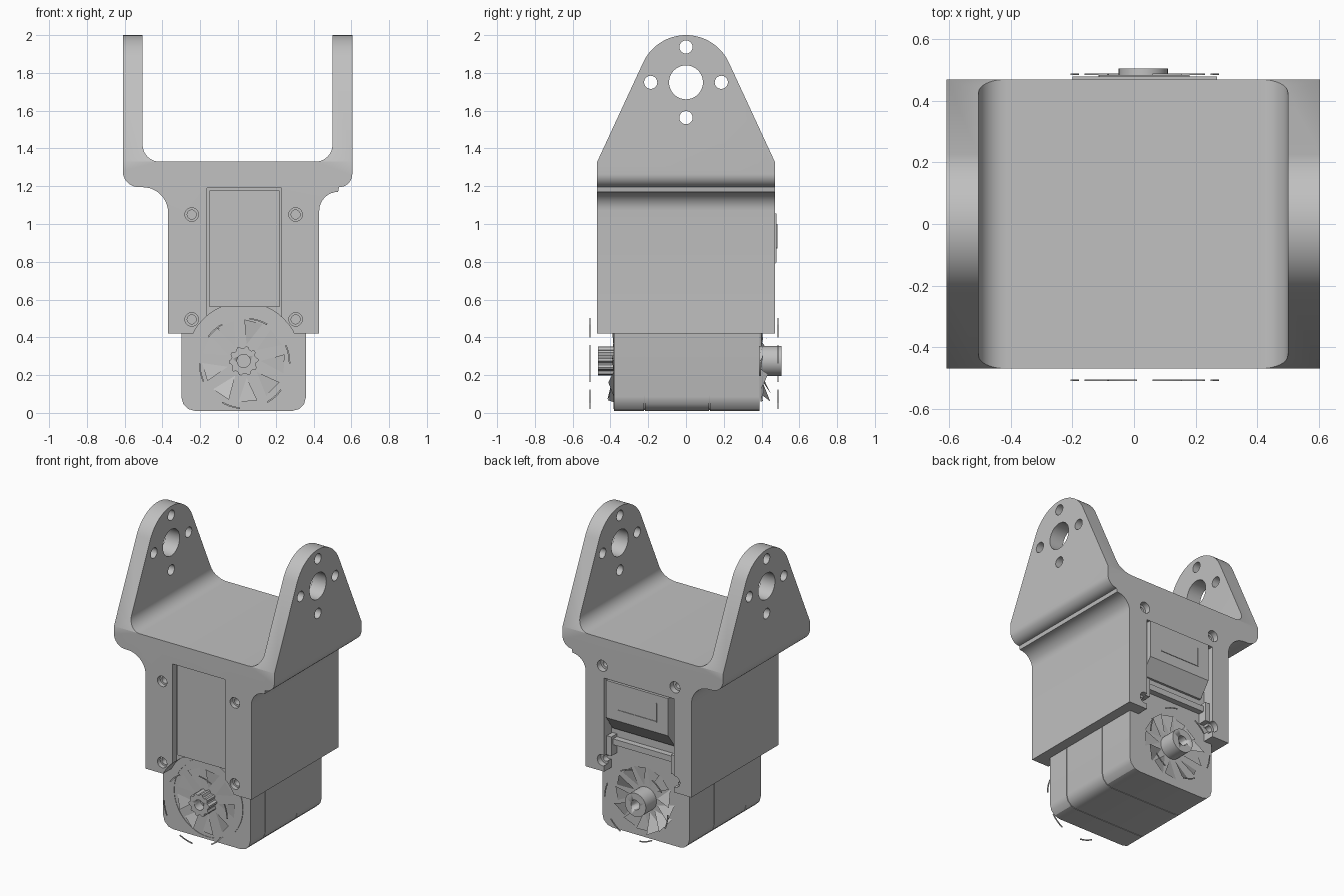
import bpy, bmesh, math, random
from mathutils import Vector

random.seed(4)
if "Cube" in bpy.data.objects:
    bpy.data.objects.remove(bpy.data.objects["Cube"])

grey = bpy.data.materials.new("light_grey")
grey.use_nodes = True
COLOUR = (0.53, 0.53, 0.53, 1)
grey.diffuse_color = COLOUR
grey.node_tree.nodes["Principled BSDF"].inputs["Base Color"].default_value = COLOUR

AXLE_X, AXLE_Z = 0.03, 0.275


def finish(bm, name, smooth=True):
    mesh = bpy.data.meshes.new(name)
    bm.to_mesh(mesh)
    bm.free()
    obj = bpy.data.objects.new(name, mesh)
    bpy.context.collection.objects.link(obj)
    mesh.materials.append(grey)
    if smooth:
        shade(obj)
    return obj


def shade(obj):
    bpy.ops.object.select_all(action='DESELECT')
    obj.select_set(True)
    bpy.context.view_layer.objects.active = obj
    bpy.ops.object.shade_smooth_by_angle(angle=math.radians(30))


def prism(name, pts, lo, hi, axis="y"):
    """Extrude an outline: (x, z) along y, or (y, z) along x."""
    bm = bmesh.new()
    place = (lambda a, b: (a, lo, b)) if axis == "y" else (lambda a, b: (lo, a, b))
    face = bm.faces.new([bm.verts.new(place(a, b)) for a, b in pts])
    ext = bmesh.ops.extrude_face_region(bm, geom=[face])
    step = Vector((0, hi - lo, 0)) if axis == "y" else Vector((hi - lo, 0, 0))
    bmesh.ops.translate(bm, vec=step, verts=[v for v in ext["geom"] if isinstance(v, bmesh.types.BMVert)])
    bmesh.ops.recalc_face_normals(bm, faces=bm.faces)
    return finish(bm, name)


def arc(cx, cz, r, start, end, n=10):
    angles = [math.radians(start + (end - start) * i / n) for i in range(n + 1)]
    return [(cx + r * math.cos(a), cz + r * math.sin(a)) for a in angles]


def circle(cx, cz, r, n=32):
    return arc(cx, cz, r, 0, 360, n)[:-1]


def rect(x0, x1, z0, z1):
    return [(x0, z0), (x1, z0), (x1, z1), (x0, z1)]


def combine(obj, tool, operation='DIFFERENCE'):
    mod = obj.modifiers.new("cut", 'BOOLEAN')
    mod.operation, mod.object, mod.solver = operation, tool, 'EXACT'
    bpy.context.view_layer.objects.active = obj
    bpy.ops.object.modifier_apply(modifier=mod.name)
    bpy.data.objects.remove(tool)


# Bracket: front outline crossed with the tapering side outline
front = ([(-0.61, 2.0)] + arc(-0.525, 1.28, 0.085, 180, 270)
         + arc(-0.505, 1.06, 0.135, 90, 0)
         + [(-0.37, 0.42), (0.43, 0.42)]
         + arc(0.53, 1.07, 0.1, 180, 90, 8) + arc(0.535, 1.265, 0.07, 270, 360)
         + [(0.605, 2.0), (0.5, 2.0)]
         + arc(0.41, 1.42, 0.09, 0, -90) + arc(-0.415, 1.42, 0.09, 270, 180)
         + [(-0.505, 2.0)])
side = [(-0.47, 0.3), (0.47, 0.3), (0.47, 1.33)] + arc(0, 1.75, 0.25, 25, 155, 28) + [(-0.47, 1.33)]
bracket = prism("bracket", front, -0.6, 0.6)
combine(bracket, prism("side_cutter", side, -1, 1, "x"), 'INTERSECT')

# Ear holes: large pivot hole and four screw holes
combine(bracket, prism("pivot_cutter", circle(0, 1.75, 0.09), -1, 1, "x"))
for k in range(4):
    a = k * math.pi / 2
    hole = circle(0.187 * math.cos(a), 1.75 + 0.187 * math.sin(a), 0.035, 20)
    combine(bracket, prism("screw_cutter", hole, -1, 1, "x"))

# Front recess and arch around the drive horn, rear window open at the bottom
combine(bracket, prism("slot_cutter", rect(-0.165, 0.23, 0.5, 1.19), -0.6, -0.43))
combine(bracket, prism("arch_cutter", circle(AXLE_X, 0.285, 0.3, 48), -0.6, -0.36))
combine(bracket, prism("window_cutter", rect(-0.24, 0.29, 0.3, 1.06), 0.36, 0.6))

# Counterbored screw holes on the front and rear
for x in (-0.245, 0.305):
    for z in (0.495, 1.05):
        combine(bracket, prism("bore_cutter", circle(x, z, 0.036, 20), -0.6, -0.44))
        combine(bracket, prism("bore_cutter", circle(x, z, 0.024, 20), -0.6, -0.36))
    for z in (0.495, 1.14):
        combine(bracket, prism("bore_cutter", circle(x, z, 0.038, 20), 0.43, 0.6))
        combine(bracket, prism("bore_cutter", circle(x, z, 0.022, 20), 0.37, 0.6))
shade(bracket)


# Servo case: three shells with narrow seams over an inner core
def case_outline(inset):
    x0, x1, z0 = -0.3 + inset, 0.36 - inset, 0.01 + inset
    return ([(x0, 1.12)] + arc(x0 + 0.075, z0 + 0.075, 0.075, 180, 270, 3)
            + arc(x1 - 0.075, z0 + 0.075, 0.075, 270, 360, 3) + [(x1, 1.12)])


prism("case_core", case_outline(0.006), -0.37, 0.38)
for name, lo, hi in (("case_front", -0.38, -0.222), ("case_middle", -0.218, 0.122), ("case_rear", 0.126, 0.39)):
    prism(name, case_outline(0), lo, hi)

# Front cover strip edges and rear cover with its sloped lower lip
prism("front_cover", rect(-0.15, 0.22, 0.56, 1.178), -0.44, -0.41)
prism("rear_cover", [(0.37, 1.055), (0.48, 1.055), (0.48, 0.8), (0.405, 0.7), (0.37, 0.7)], -0.2, 0.27, "x")
prism("cover_line", rect(-0.11, 0.18, 0.87, 0.876), 0.478, 0.484)
prism("cover_line_side", rect(-0.116, -0.11, 0.87, 1.0), 0.478, 0.484)
prism("latch_bar", rect(-0.23, 0.28, 0.6, 0.64), 0.38, 0.43)
for x in (-0.235, 0.25):
    prism("latch_tab", rect(x, x + 0.035, 0.53, 0.66), 0.38, 0.45)

# Toothed output shaft with a screw bore
teeth = []
for i in range(40):
    a, r = math.tau * i / 40, 0.078 if i % 4 < 2 else 0.066
    teeth.append((AXLE_X + r * math.cos(a), AXLE_Z + r * math.sin(a)))
shaft = prism("output_shaft", teeth, -0.465, -0.37)
combine(shaft, prism("bore_cutter", circle(AXLE_X, AXLE_Z, 0.035, 20), -0.6, -0.4))

# Rear idler hub
hub = prism("idler_hub", circle(AXLE_X, AXLE_Z, 0.08), 0.38, 0.505)
combine(hub, prism("bore_cutter", circle(AXLE_X, AXLE_Z, 0.033, 20), 0.43, 0.6))


# Broken horn webs: loose tilted triangular petals around each axle
def horn_web(name, y_in, y_out, count):
    bm = bmesh.new()
    for i in range(count):
        a = math.tau * i / count
        points = []
        for r, da, y in ((0.09, 0, y_in), (0.22, -0.3, y_in), (0.22, 0.16, y_in + (y_out - y_in) * random.random())):
            points.append((AXLE_X + r * math.cos(a + da), y, AXLE_Z + r * math.sin(a + da)))
        bm.faces.new([bm.verts.new(p) for p in points])
    return finish(bm, name, False)


horn_web("front_horn_web", -0.384, -0.42, 9)
horn_web("rear_horn_web", 0.394, 0.46, 13)


# Thin horn rims: small separate slivers on a circle
def horn_rim(name, y, r):
    for i in range(0, 12, 2):
        a = 30 * i
        band = arc(AXLE_X + 0.005, 0.262, r, a, a + 24, 5) + arc(AXLE_X + 0.005, 0.262, r - 0.008, a + 24, a, 5)
        prism(name, band, y - 0.002, y + 0.002)


horn_rim("front_horn_rim", -0.508, 0.242)
horn_rim("rear_horn_rim", 0.487, 0.242)

# Round seat engraved on the case front
seat = prism("horn_seat", circle(AXLE_X + 0.01, 0.285, 0.265, 48), -0.384, -0.37)
combine(seat, prism("seat_cutter", circle(AXLE_X + 0.01, 0.285, 0.255, 48), -0.6, -0.381))
shade(seat)
